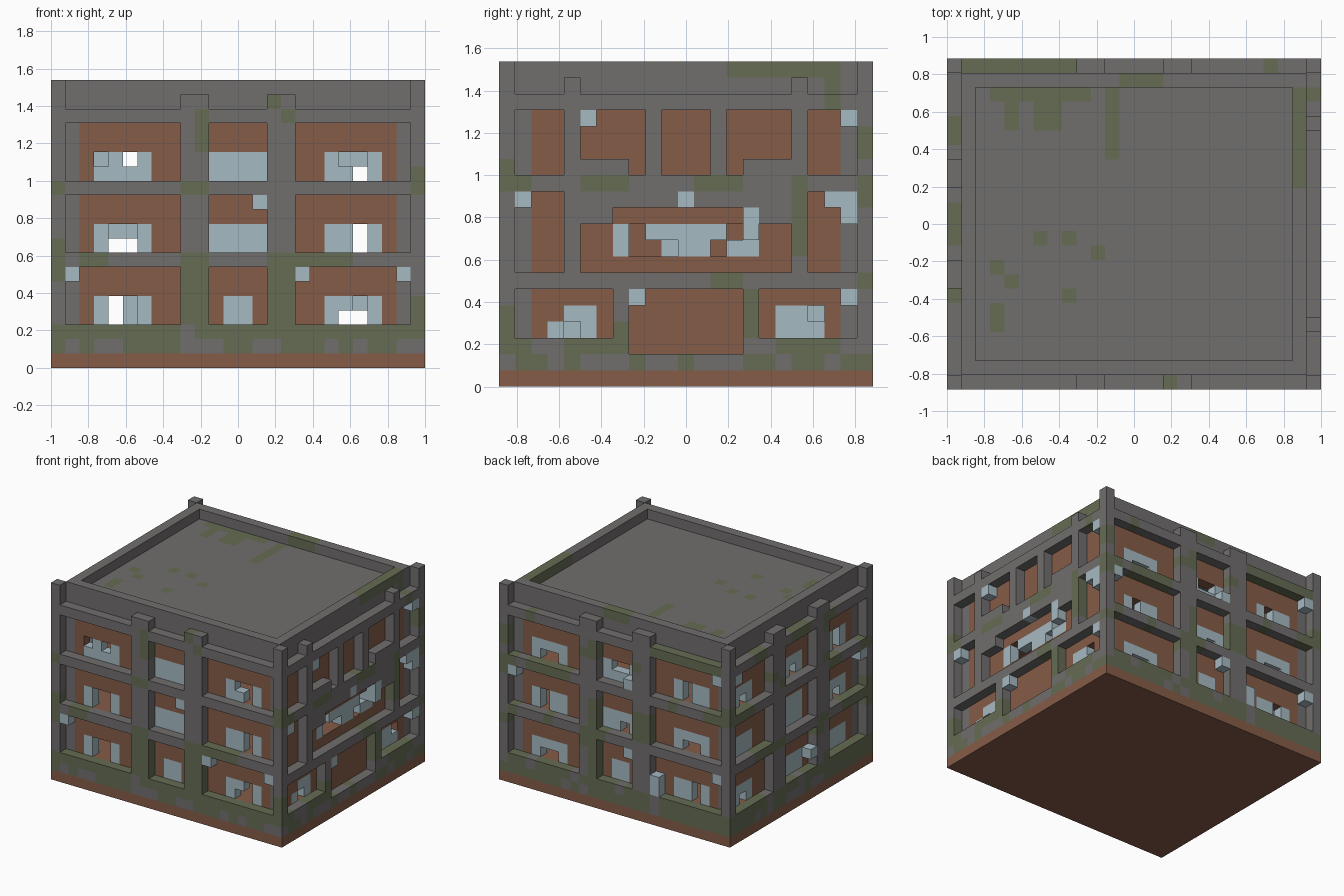
import bpy
import bmesh
import random
from mathutils import Vector, noise

NX, NY, NZ = 26, 23, 20      # building size in blocks
U = 2 / NX                   # block edge length
random.seed(4)

if "Cube" in bpy.data.objects:
    bpy.data.objects.remove(bpy.data.objects["Cube"])


def material(name, rgb):
    m = bpy.data.materials.new(name)
    m.use_nodes = True
    m.diffuse_color = (*rgb, 1)
    m.node_tree.nodes["Principled BSDF"].inputs["Base Color"].default_value = (*rgb, 1)
    return m


MATS = {
    "concrete": material("concrete grey", (0.165, 0.157, 0.155)),
    "brick": material("brick brown", (0.235, 0.107, 0.065)),
    "glass": material("pale blue glass", (0.38, 0.49, 0.54)),
    "moss": material("moss green", (0.132, 0.150, 0.088)),
}
NAMES = list(MATS)
cells = {}                   # block -> (part, colour)


def box(part, colour, x0, x1, y0, y1, z0, z1):
    for i in range(x0, x1):
        for j in range(y0, y1):
            for k in range(z0, z1):
                cells[i, j, k] = (part, colour)


def spot(side, a, k, depth):
    """Block on a side: a runs along the wall, depth goes inwards."""
    return {"front": (a, depth, k), "back": (a, NY - 1 - depth, k),
            "left": (NX - 1 - depth, a, k), "right": (depth, a, k)}[side]


def area(rects):
    return [(a, k) for a0, a1, k0, k1 in rects
            for a in range(a0, a1) for k in range(k0, k1)]


# Solid shells: outer concrete frame, inner brick wall, hollow core
box("outer_frame", "concrete", 0, NX, 0, NY, 0, 18)
for x in (0, NX - 1):
    for y in (0, NY - 1):
        box("corner_posts", "concrete", x, x + 1, y, y + 1, 0, NZ)
box("inner_wall", "brick", 1, NX - 1, 1, NY - 1, 0, 18)
box("parapet", "concrete", 1, NX - 1, 1, NY - 1, 18, NZ)
for x in (1, NX - 2):
    for y in (1, NY - 2):
        box("corner_posts", "concrete", x, x + 1, y, y + 1, 1, 18)
for i in range(2, NX - 2):
    for j in range(2, NY - 2):
        for k in range(1, NZ):
            cells.pop((i, j, k), None)

# Floors and sunken roof
for z in (0, 2, 7, 12):
    box("floors", "brick", 2, NX - 2, 2, NY - 2, z, z + 1)
box("roof", "concrete", 2, NX - 2, 2, NY - 2, 18, 19)

# Facade openings cut through the outer frame
ROWS = ((3, 7), (8, 12), (13, 17))


def bays(columns):
    return [(a, b, c, d) for a, b in columns for c, d in ROWS]


LONG = bays(((1, 9), (11, 15), (17, 25)))
OPENINGS = {
    "front": LONG,
    "back": LONG,
    "right": bays(((1, 7), (9, 14), (16, 22))),
    "left": [(1, 4, 13, 17), (5, 9, 14, 17), (8, 9, 13, 14), (10, 13, 13, 17),
             (14, 18, 14, 17), (14, 15, 13, 14), (19, 22, 13, 17),
             (1, 4, 7, 12), (5, 18, 7, 10), (7, 16, 10, 11), (19, 22, 7, 12),
             (1, 7, 3, 6), (8, 15, 2, 6), (16, 22, 3, 6)],
}
for side, rects in OPENINGS.items():
    for a, k in area(rects):
        cells.pop(spot(side, a, k, 0), None)

# Low battlement blocks above the pillars
BUMPS = {"front": ((9, 11), (15, 17)), "back": ((9, 11), (15, 17)),
         "left": ((4, 5), (18, 19)), "right": ((7, 9), (14, 16))}
for side, spans in BUMPS.items():
    for a, k in area([(a0, a1, 18, 19) for a0, a1 in spans]):
        cells[spot(side, a, k, 0)] = ("battlements", "concrete")

# Window glass set into the inner wall
WINDOWS = {
    "front": [(3, 7, z, z + 2) for z in (3, 8, 13)] + [(19, 23, z, z + 2) for z in (3, 8, 13)]
    + [(11, 15, 13, 15), (11, 15, 8, 10), (12, 14, 3, 5)],
    "right": [(a, a + 3, z, z + 2) for a in (3, 18) for z in (3, 8, 13)]
    + [(10, 13, 3, 5), (10, 13, 8, 11), (10, 13, 13, 15)],
    "left": [(3, 4, 3, 4), (4, 5, 4, 5), (5, 6, 3, 5), (17, 20, 3, 5),
             (7, 8, 8, 10), (9, 14, 9, 10), (11, 13, 8, 9), (14, 16, 8, 9), (15, 16, 9, 10)],
}
WINDOWS["back"] = WINDOWS["front"]
for side, rects in WINDOWS.items():
    for a, k in area(rects):
        cells[spot(side, a, k, 1)] = ("window_glass", "glass")
cells[spot("left", 15, 10, 1)] = ("window_glass", "glass")

# Broken panes
HOLES = {
    "front": [(3, 4, 14, 15), (5, 6, 14, 15), (20, 22, 14, 15), (21, 22, 13, 14),
              (4, 6, 8, 10), (21, 22, 8, 10), (4, 6, 3, 5), (20, 22, 3, 4), (21, 22, 4, 5)],
    "back": [(20, 22, 13, 14), (12, 14, 14, 15), (5, 6, 13, 15), (21, 22, 8, 10), (12, 13, 8, 9),
             (4, 6, 8, 9), (20, 22, 3, 4), (4, 5, 3, 5)],
    "right": [(19, 20, 13, 14), (4, 5, 13, 15), (19, 20, 3, 4), (4, 5, 8, 9), (11, 12, 13, 14)],
    "left": [(4, 5, 3, 4), (19, 20, 4, 5), (8, 9, 8, 10), (9, 11, 8, 9),
             (13, 14, 8, 9), (14, 15, 9, 10)],
}
for side, rects in HOLES.items():
    for a, k in area(rects):
        cells.pop(spot(side, a, k, 1), None)

# Small lamp boxes tucked into the openings
LAMPS = {
    "front": [(1, 2, 6, 7), (17, 18, 6, 7), (24, 25, 6, 7), (14, 15, 11, 12)],
    "back": [(1, 2, 6, 7), (1, 2, 16, 17), (11, 12, 6, 7), (8, 9, 3, 5),
             (11, 12, 13, 14), (24, 25, 11, 12)],
    "left": [(5, 6, 16, 17), (21, 22, 16, 17), (1, 2, 11, 12), (11, 12, 11, 12),
             (20, 22, 11, 12), (21, 22, 10, 11), (8, 9, 5, 6), (21, 22, 5, 6), (15, 16, 9, 11)],
    "right": [(9, 10, 4, 5), (21, 22, 16, 17), (1, 2, 11, 12)],
}
for side, rects in LAMPS.items():
    for a, k in area(rects):
        cells[spot(side, a, k, 0)] = ("lamp_boxes", "glass")


# Moss growth on concrete, thick near the ground
def grow(block):
    if block in cells and cells[block][1] == "concrete":
        cells[block] = (cells[block][0], "moss")


MOSS = {
    "front": [(9, 11, 3, 8), (15, 17, 3, 8), (17, 21, 7, 8), (0, 1, 6, 9), (10, 11, 15, 18),
              (16, 17, 17, 18), (25, 26, 3, 5), (25, 26, 12, 14), (9, 11, 12, 13), (2, 4, 7, 8)],
    "left": [(14, 16, 19, 20), (20, 21, 17, 20), (5, 8, 12, 13), (12, 15, 12, 13),
             (18, 19, 8, 13), (22, 23, 11, 13), (13, 15, 6, 7), (7, 8, 3, 4), (15, 16, 3, 6)],
}
for side, rects in MOSS.items():
    for a, k in area(rects):
        for depth in (0, 1):
            grow(spot(side, a, k, depth))
ROOF_MOSS = [(3, 10, 20, 21), (6, 8, 18, 20), (4, 5, 18, 20), (11, 12, 16, 21), (12, 15, 21, 22),
             (24, 25, 14, 21), (6, 7, 10, 11), (8, 9, 10, 11), (10, 11, 9, 10), (3, 4, 8, 9),
             (4, 5, 7, 8), (8, 9, 6, 7), (3, 4, 4, 6), (0, 1, 10, 12), (15, 16, 0, 1)]
for i, j in area(ROOF_MOSS):
    for k in (17, 18, 19):
        if (i, j, k + 1) not in cells:
            grow((i, j, k))
for (i, j, k), (part, colour) in sorted(cells.items()):
    edge = i in (0, NX - 1) or j in (0, NY - 1)
    if k == 0:
        cells[i, j, k] = (part, "brick")
    elif edge and k < 3 and random.random() < (0.6 if k == 1 else 0.85):
        grow((i, j, k))
    elif (i == 0 or j == NY - 1) and k < 18 and noise.noise(Vector((i, j, k)) * 0.37) > 0.2:
        grow((i, j, k))

# Turn each part's blocks into one surface, skipping hidden faces
DIRS = [Vector(d) for d in ((1, 0, 0), (-1, 0, 0), (0, 1, 0), (0, -1, 0), (0, 0, 1), (0, 0, -1))]
for part in sorted({p for p, c in cells.values()}):
    bm = bmesh.new()
    for block, (owner, colour) in cells.items():
        if owner != part:
            continue
        centre = Vector(block) + Vector((0.5, 0.5, 0.5))
        for d in DIRS:
            if tuple(int(v) for v in Vector(block) + d) in cells:
                continue
            s = Vector((d.y, d.z, d.x)) / 2
            t = d.cross(s)
            ring = [centre + d / 2 + q for q in (-s - t, s - t, s + t, t - s)]
            face = bm.faces.new([bm.verts.new((p - Vector((NX / 2, NY / 2, 0))) * U) for p in ring])
            face.material_index = NAMES.index(colour)
    bmesh.ops.remove_doubles(bm, verts=bm.verts, dist=U / 100)
    mesh = bpy.data.meshes.new(part)
    bm.to_mesh(mesh)
    bm.free()
    for m in MATS.values():
        mesh.materials.append(m)
    bpy.context.collection.objects.link(bpy.data.objects.new(part, mesh))
